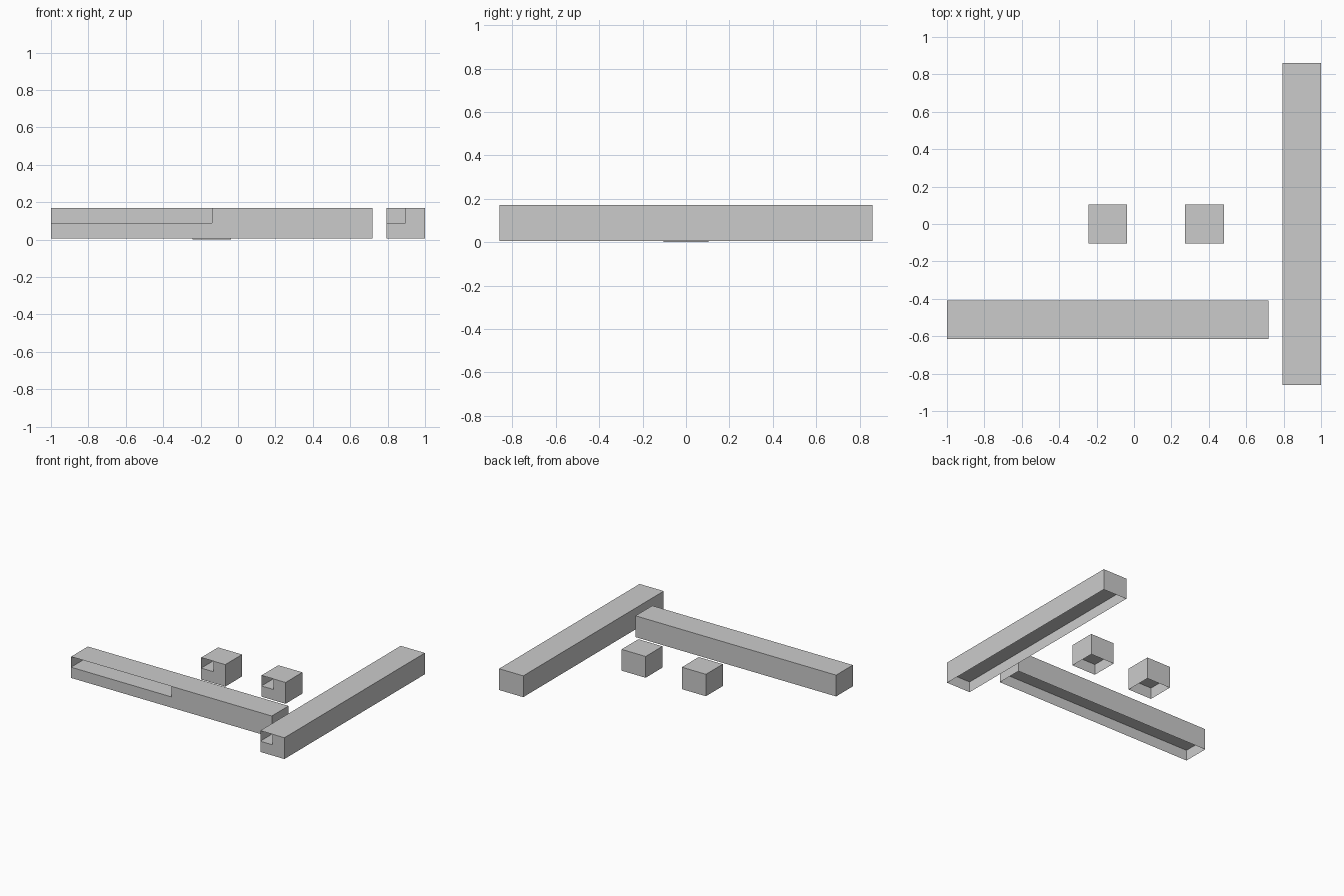
import bpy, bmesh

if "Cube" in bpy.data.objects:
    bpy.data.objects.remove(bpy.data.objects["Cube"])

TOP, MID = 0.17, 0.088


def block(name, x0, x1, y0, y1, base=0.005):
    """Thin-walled block: open underneath, mid-height shelf,
    upper-left quarter of the front face left open."""
    bm = bmesh.new()
    xm = (x0 + x1) / 2

    def quad(*pts):
        bm.faces.new([bm.verts.new(p) for p in pts])

    def level(z):
        quad((x0, y0, z), (x1, y0, z), (x1, y1, z), (x0, y1, z))

    # top and inner shelf
    level(TOP)
    level(MID)
    # left, right and back walls, split at the shelf
    for lo, hi in ((base, MID), (MID, TOP)):
        quad((x0, y1, lo), (x0, y0, lo), (x0, y0, hi), (x0, y1, hi))
        quad((x1, y0, lo), (x1, y1, lo), (x1, y1, hi), (x1, y0, hi))
        quad((x1, y1, lo), (x0, y1, lo), (x0, y1, hi), (x1, y1, hi))
    # front wall: full lower half, right part of the upper half
    quad((x0, y0, base), (xm, y0, base), (xm, y0, MID), (x0, y0, MID))
    quad((xm, y0, base), (x1, y0, base), (x1, y0, MID), (xm, y0, MID))
    quad((xm, y0, MID), (x1, y0, MID), (x1, y0, TOP), (xm, y0, TOP))

    bmesh.ops.remove_doubles(bm, verts=bm.verts, dist=1e-5)
    mesh = bpy.data.meshes.new(name)
    bm.to_mesh(mesh)
    bm.free()
    obj = bpy.data.objects.new(name, mesh)
    bpy.context.collection.objects.link(obj)
    return obj


# two long beams and two small cubes
block("wide_beam", -1.0, 0.72, -0.615, -0.41)
block("deep_beam", 0.793, 1.0, -0.86, 0.86)
block("left_cube", -0.243, -0.037, -0.103, 0.103, base=0.0)
block("right_cube", 0.274, 0.48, -0.103, 0.103)
